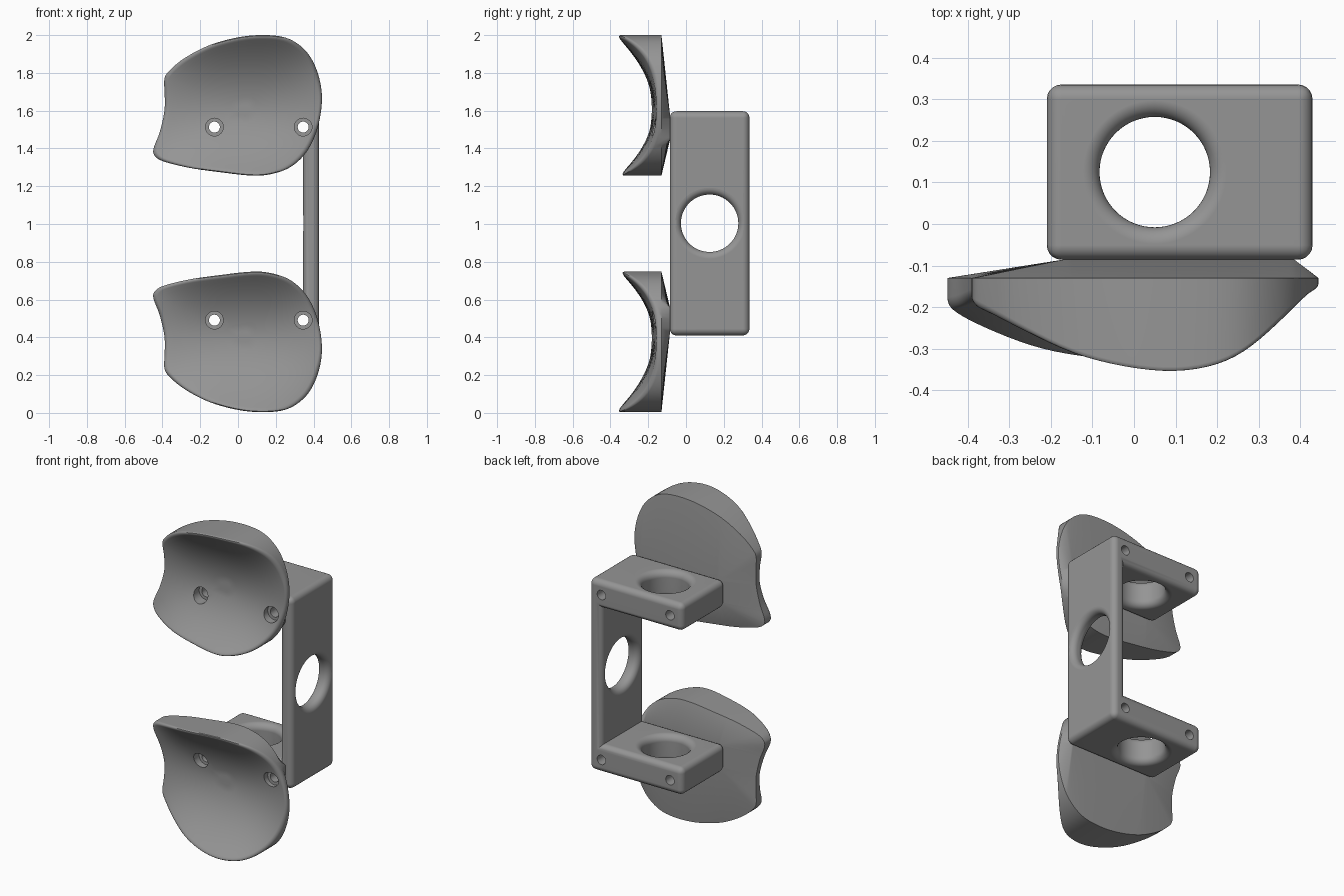
import bpy, bmesh, math
from mathutils import Matrix, Vector

if "Cube" in bpy.data.objects:
    bpy.data.objects.remove(bpy.data.objects["Cube"])

grey = bpy.data.materials.new("mid_grey")
grey.diffuse_color = (0.3, 0.3, 0.3, 1)
grey.use_nodes = True
grey.node_tree.nodes["Principled BSDF"].inputs["Base Color"].default_value = grey.diffuse_color

ARM_HOLE = (0.05, 0.125)             # x, y centre of the large openings
SCREWS_X = (-0.125, 0.345)
SCREW_Z = 1.513


def make_object(name, bm):
    bmesh.ops.recalc_face_normals(bm, faces=bm.faces)
    mesh = bpy.data.meshes.new(name)
    bm.to_mesh(mesh)
    bm.free()
    obj = bpy.data.objects.new(name, mesh)
    bpy.context.collection.objects.link(obj)
    mesh.materials.append(grey)
    return obj


def lathe(bm, profile, matrix, segs=64):
    """Closed solid of revolution about local z from (radius, height) points."""
    rings = []
    for r, h in profile:
        rings.append([bm.verts.new(matrix @ Vector((r * math.cos(a), r * math.sin(a), h)))
                      for a in (2 * math.pi * i / segs for i in range(segs))])
    bridge(bm, rings)
    bm.faces.new(rings[0])
    bm.faces.new(rings[-1])


def bridge(bm, rings):
    for a, b in zip(rings, rings[1:]):
        n = len(a)
        for i in range(n):
            j = (i + 1) % n
            bm.faces.new((a[i], a[j], b[j], b[i]))


def flared(r, fillet, half):
    """Hole profile whose two mouths are rounded outwards."""
    upper = [(r + fillet * (1 - math.cos(t)), half - fillet + fillet * math.sin(t))
             for t in (math.pi / 2 * k / 8 for k in range(9))]
    upper.append((r + fillet, half + 0.03))
    return [(a, -h) for a, h in reversed(upper)] + upper


def cut(obj, cutter_bm):
    cutter = make_object("cutter", cutter_bm)
    cutter.hide_render = True
    mod = obj.modifiers.new("holes", 'BOOLEAN')
    mod.object = cutter
    mod.operation = 'DIFFERENCE'
    mod.solver = 'EXACT'
    bpy.context.view_layer.objects.active = obj
    bpy.ops.object.modifier_apply(modifier=mod.name)
    bpy.data.objects.remove(cutter)


def finish(obj):
    bpy.ops.object.select_all(action='DESELECT')
    obj.select_set(True)
    bpy.context.view_layer.objects.active = obj
    bpy.ops.object.shade_smooth_by_angle(angle=math.radians(35))
    mod = obj.modifiers.new("even_shading", 'WEIGHTED_NORMAL')
    mod.keep_sharp = True


# --- C-shaped bracket with rounded outer edges ---
bm = bmesh.new()
section = [(-0.21, 0.41), (0.43, 0.41), (0.43, 1.597), (-0.21, 1.597),
           (-0.21, 1.427), (0.345, 1.427), (0.345, 0.58), (-0.21, 0.58)]
face = bm.faces.new([bm.verts.new((x, -0.086, z)) for x, z in section])
ext = bmesh.ops.extrude_face_region(bm, geom=[face])
bmesh.ops.translate(bm, vec=(0, 0.422, 0),
                    verts=[v for v in ext["geom"] if isinstance(v, bmesh.types.BMVert)])
bmesh.ops.recalc_face_normals(bm, faces=bm.faces)
bmesh.ops.bevel(bm, geom=[e for e in bm.edges if e.is_convex], offset=0.035,
                segments=5, profile=0.5, affect='EDGES')
bracket = make_object("bracket", bm)

# large rounded openings and long screw holes
holes = bmesh.new()
for z in (1.512, 0.495):
    lathe(holes, flared(0.133, 0.04, 0.085), Matrix.Translation((*ARM_HOLE, z)))
lathe(holes, flared(0.152, 0.036, 0.0425),
      Matrix.Translation((0.3875, 0.125, 1.004)) @ Matrix.Rotation(math.pi / 2, 4, 'Y'))
along_y = Matrix.Rotation(-math.pi / 2, 4, 'X')
for x in SCREWS_X:
    for z in (SCREW_Z, 2.004 - SCREW_Z):
        lathe(holes, [(0.029, -0.2), (0.029, 0.5)],
              Matrix.Translation((x, 0, z)) @ along_y, 32)
cut(bracket, holes)
finish(bracket)

# --- contoured pads ---
OUTLINE = [(-0.39, 1.765), (-0.365, 1.81), (-0.283, 1.878), (-0.15, 1.947), (0.01, 1.99),
           (0.155, 2.0), (0.27, 1.98), (0.36, 1.915), (0.415, 1.82), (0.443, 1.70),
           (0.437, 1.58), (0.405, 1.46), (0.35, 1.365), (0.27, 1.297), (0.165, 1.262),
           (0.06, 1.257), (-0.10, 1.275), (-0.255, 1.297), (-0.39, 1.33), (-0.44, 1.36),
           (-0.447, 1.40), (-0.415, 1.485), (-0.39, 1.595), (-0.388, 1.685)]
CENTRE = Vector((0.03, 1.6))


def smooth_loop(points, steps=5):
    """Closed Catmull-Rom curve through the points."""
    pts, out = [Vector(p) for p in points], []
    n = len(pts)
    for i in range(n):
        p0, p1, p2, p3 = (pts[(i + k - 1) % n] for k in range(4))
        for s in range(steps):
            t = s / steps
            out.append(0.5 * (2 * p1 + (p2 - p0) * t + (2 * p0 - 5 * p1 + 4 * p2 - p3) * t * t
                              + (3 * p1 - p0 - 3 * p2 + p3) * t ** 3))
    return out


def front_y(p):
    """Saddle-like front face, deepest along the middle."""
    d = p.y - 1.605
    rise = (1.3 if d > 0 else 1.5) * d * d
    return -(0.17 - 0.03 * p.x + rise * (1 - abs(p.x / 0.5) ** 3))


def make_pad(name, flip):
    bm = bmesh.new()
    loop = smooth_loop(OUTLINE)

    def ring(func):
        return [bm.verts.new(func(p)) for p in loop]

    def seat(p):      # raised flat patch against the bracket
        return (min(max(p.x, -0.165), 0.385), -0.085, min(max(p.y, 1.445), 1.58))

    def rim(angle):   # rounded front rim
        def place(p):
            b = min(0.024, 0.6 * (-0.13 - front_y(p)))
            q = p + (CENTRE - p).normalized() * b * (1 - math.cos(angle))
            return (q.x, front_y(q) + b * (1 - math.sin(angle)), q.y)
        return place

    def inner(scale):
        def place(p):
            q = CENTRE + (p - CENTRE) * scale
            return (q.x, front_y(q), q.y)
        return place

    rings = [ring(seat), ring(lambda p: (p.x, -0.13, p.y))]
    rings += [ring(rim(math.pi / 2 * k / 5)) for k in range(6)]
    rings += [ring(inner(s)) for s in (0.88, 0.78, 0.66, 0.54, 0.42, 0.3, 0.18, 0.08)]
    bridge(bm, rings)
    bm.faces.new(rings[0])
    bm.faces.new(rings[-1])
    bmesh.ops.remove_doubles(bm, verts=bm.verts, dist=0.0005)
    if flip:
        for v in bm.verts:
            v.co.z = 2.004 - v.co.z
    pad = make_object(name, bm)

    # stepped screw holes
    holes = bmesh.new()
    z = 2.004 - SCREW_Z if flip else SCREW_Z
    for x in SCREWS_X:
        lathe(holes, [(0.047, -0.5), (0.047, -0.135), (0.029, -0.135), (0.029, 0.1)],
              Matrix.Translation((x, 0, z)) @ along_y, 32)
    cut(pad, holes)
    finish(pad)


make_pad("upper_pad", False)
make_pad("lower_pad", True)
